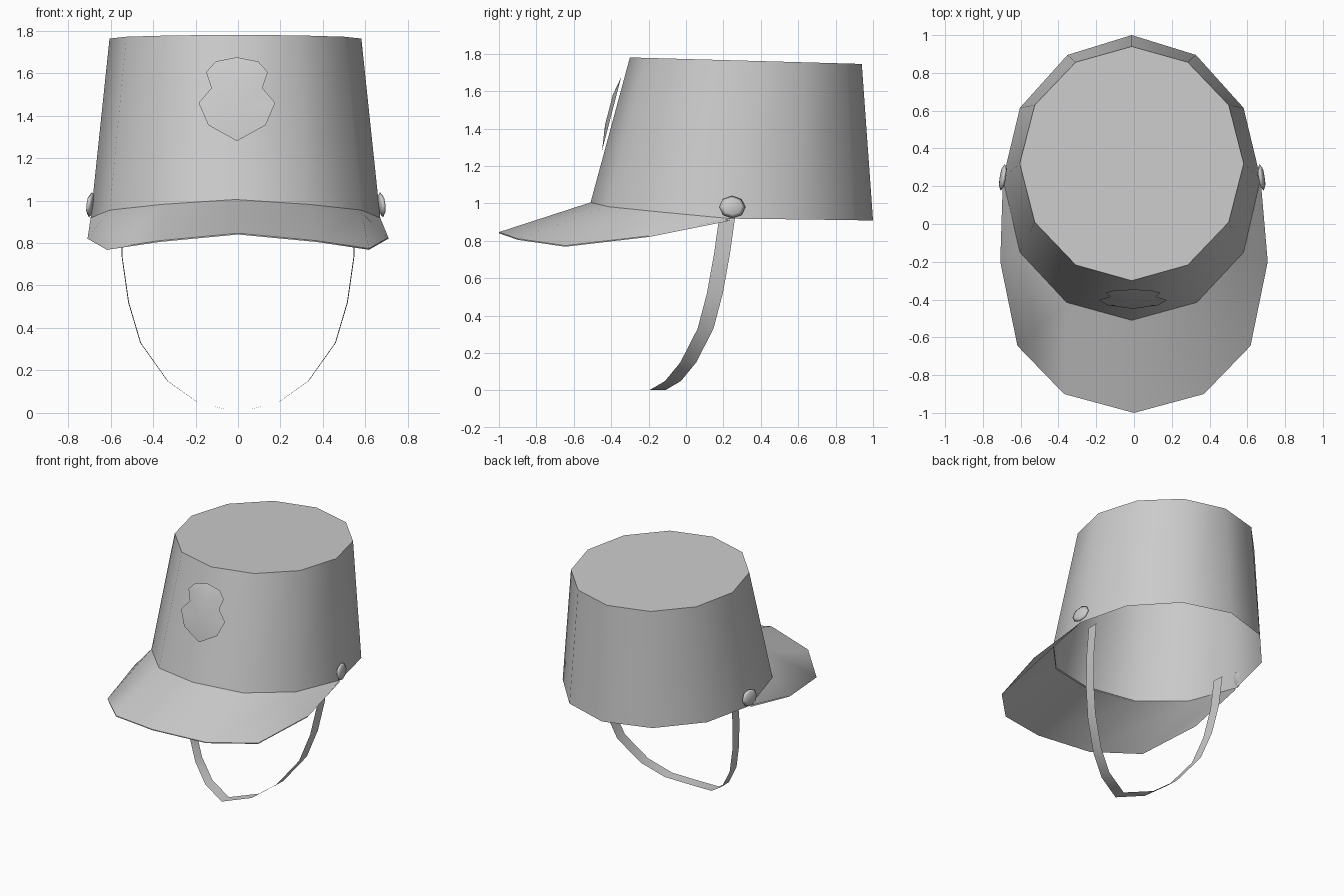
import bpy, bmesh, math
from mathutils import Matrix

if "Cube" in bpy.data.objects:
    bpy.data.objects.remove(bpy.data.objects["Cube"])


def make(name, verts, faces):
    me = bpy.data.meshes.new(name)
    me.from_pydata(verts, [], faces)
    bm = bmesh.new()
    bm.from_mesh(me)
    bmesh.ops.recalc_face_normals(bm, faces=bm.faces)
    bm.to_mesh(me)
    bm.free()
    ob = bpy.data.objects.new(name, me)
    bpy.context.collection.objects.link(ob)
    bpy.ops.object.select_all(action='DESELECT')
    ob.select_set(True)
    bpy.context.view_layer.objects.active = ob
    bpy.ops.object.shade_smooth_by_angle(angle=math.radians(42))
    return ob


def loft(*rows):
    # quads between successive open rows of points
    n = len(rows[0])
    faces = [(r * n + i, r * n + i + 1, r * n + n + i + 1, r * n + n + i)
             for r in range(len(rows) - 1) for i in range(n - 1)]
    return [p for row in rows for p in row], faces


def mirrored(half):
    # half runs from the side (+x) to the centre line
    return half + [(-x, y, z) for x, y, z in reversed(half[:-1])]


# Crown: tapered 12-sided shell with a flat top, open underneath
N, CX = 12, -0.012
half_y = [-0.51, -0.415, -0.15, 0.24, 0.615, 0.895, 1.0]
half_x = [0, 0.345, 0.592, 0.682, 0.592, 0.34, 0]
half_z = [1.005, 0.982, 0.955, 0.918, 0.914, 0.91, 0.908]
bottom, top = [], []
for i in range(N):
    k, s = (i, 1) if i <= 6 else (N - i, -1)
    bottom.append((CX + s * half_x[k], half_y[k], half_z[k]))
    a = math.tau * i / N
    y = 0.32 - 0.62 * math.cos(a)
    top.append((CX + 0.593 * math.sin(a), y, 1.78 - 0.028 * (y + 0.3)))
walls = [(i, (i + 1) % N, N + (i + 1) % N, N + i) for i in range(N)]
make("crown", bottom + top, walls + [tuple(range(N, 2 * N))])

# Visor: thin brim fanning out from the front of the crown
inner = [bottom[i] for i in (3, 2, 1, 0, 11, 10, 9)]
outer = mirrored([(0.708, -0.20, 0.826), (0.617, -0.645, 0.774),
                  (0.37, -0.90, 0.811), (0, -1.0, 0.846)])
lower = [(x, y, z - 0.006) for x, y, z in outer]
under = [(x, y, z - 0.01) for x, y, z in inner]
make("visor", *loft(inner, outer, lower, under))

# Chin strap: flat band hanging in a loop
path = [(0.548, 0.18, 0.945), (0.543, 0.15, 0.73), (0.513, 0.112, 0.52),
        (0.457, 0.062, 0.33), (0.33, -0.03, 0.15), (0.19, -0.112, 0.05),
        (0, -0.192, 0.003)]
front = mirrored(path)
back = mirrored([(x * 1.008, y + 0.085, z) for x, y, z in path])
make("chin_strap", *loft(front, back))

# Badge: shield plate with a raised middle, leaning with the crown front
right = [(0, 1.675), (0.10, 1.655), (0.145, 1.605), (0.12, 1.53),
         (0.18, 1.46), (0.135, 1.355), (0, 1.28)]
outline = right + [(-x, z) for x, z in right[-2:0:-1]]


def plate_y(z):
    return -0.522 + (z - 1.0) * 0.26


rim = [(x - 0.005, plate_y(z), z) for x, z in outline]
ridge = [(-0.005, plate_y(z) - 0.02, z) for z in (1.58, 1.42)]
m = len(rim)
faces = []
for i in range(m):
    upper = i in (0, 1, 2, 9, 10, 11)
    faces.append((i, (i + 1) % m, m if upper else m + 1))
faces += [(3, m, m + 1), (9, m + 1, m), tuple(range(m))]
make("badge", rim + ridge, faces)

# Side buttons: small domed discs at the strap joints
for side, label in ((1, "right"), (-1, "left")):
    bm = bmesh.new()
    bmesh.ops.create_uvsphere(bm, u_segments=8, v_segments=4, radius=1)
    turn = Matrix.Rotation(side * math.radians(90), 4, 'Y')
    size = Matrix.Diagonal((0.016, 0.072, 0.06, 1))
    lean = Matrix.Rotation(side * math.radians(9), 4, 'Z')
    tilt = Matrix.Rotation(-side * math.radians(7), 4, 'Y')
    place = Matrix.Translation((CX * 0.8 + side * 0.685, 0.247, 0.98))
    bmesh.ops.transform(bm, matrix=place @ lean @ tilt @ size @ turn,
                        verts=bm.verts)
    me = bpy.data.meshes.new(label + "_button")
    bm.to_mesh(me)
    bm.free()
    me.shade_smooth()
    button = bpy.data.objects.new(label + "_button", me)
    bpy.context.collection.objects.link(button)
